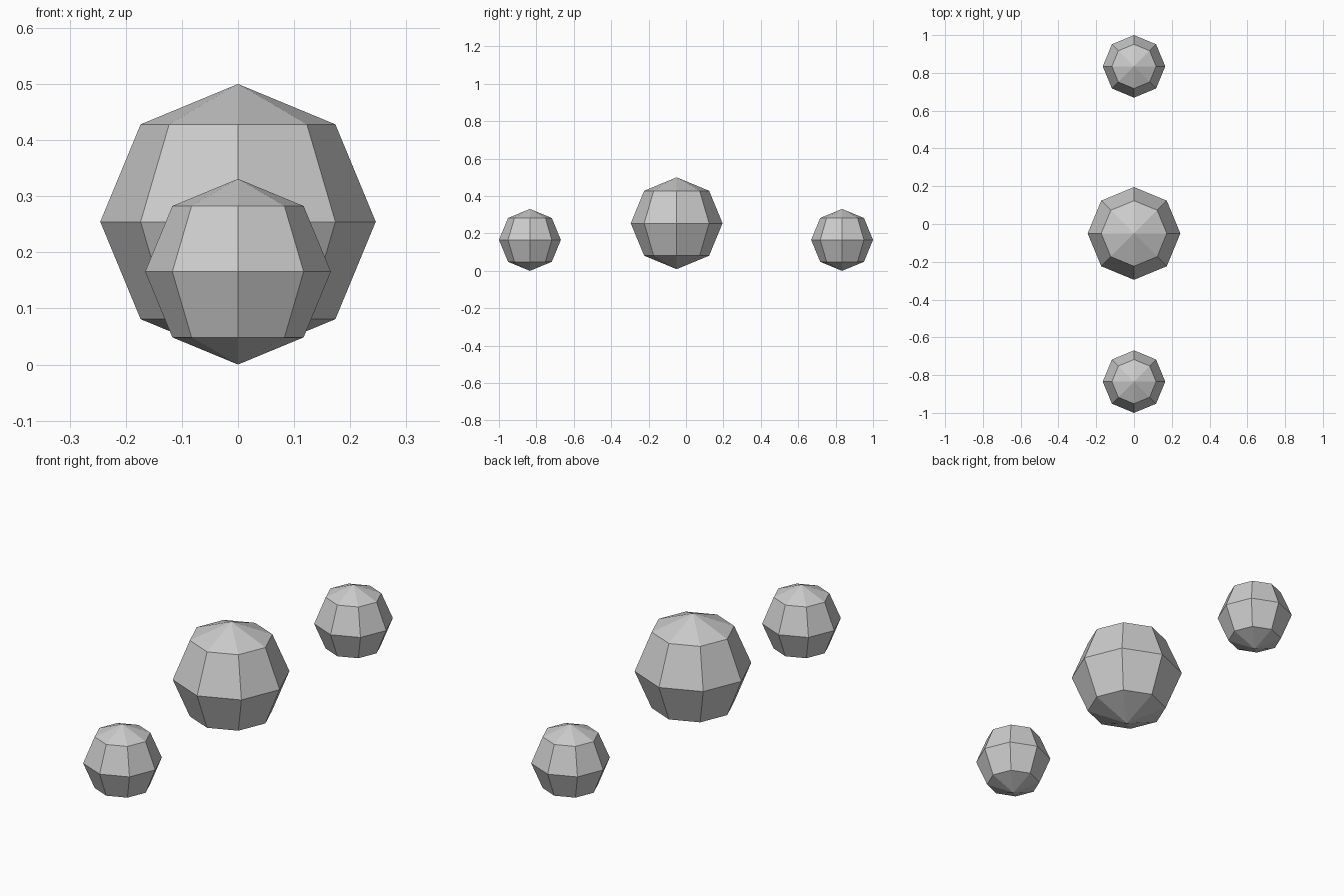
import bpy

if "Cube" in bpy.data.objects:
    bpy.data.objects.remove(bpy.data.objects["Cube"])


def faceted_ball(name, radius, y, z):
    bpy.ops.mesh.primitive_uv_sphere_add(segments=8, ring_count=4, radius=radius, location=(0, y, z))
    bpy.context.object.name = name


# Large middle ball, slightly raised and forward of centre
faceted_ball("centre_ball", 0.2455, -0.05, 0.2545)

# Two small balls resting on the ground, front and back
for name, side in (("front_ball", -1), ("back_ball", 1)):
    faceted_ball(name, 0.1655, side * 0.8345, 0.1655)
